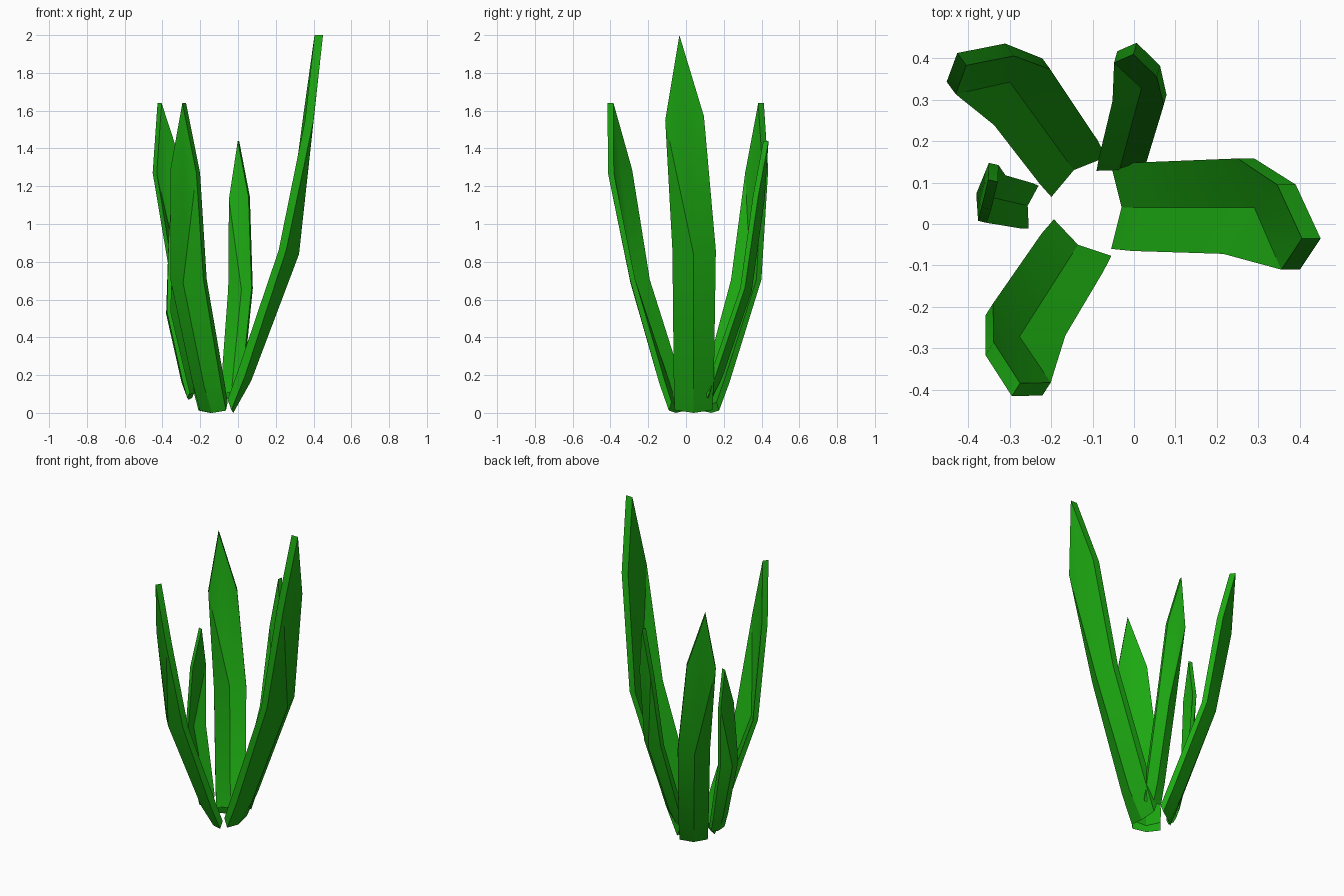
import bpy, math

if "Cube" in bpy.data.objects:
    bpy.data.objects.remove(bpy.data.objects["Cube"])

green = bpy.data.materials.new("leaf_green")
green.diffuse_color = (0.012, 0.40, 0.006, 1)
green.use_nodes = True
green.node_tree.nodes["Principled BSDF"].inputs["Base Color"].default_value = green.diffuse_color

# Cross-sections of one folded leaf: (outward, sideways, up)
# order: inner left, inner valley, inner right, outer right, outer keel, outer left
ROWS = [
    [(-.025, .10, .07), (0, 0, .05), (-.025, -.10, .07),
     (-.005, -.10, .015), (.005, 0, .0), (-.005, .10, .015)],
    [(.03, .108, .21), (.055, 0, .20), (.025, -.105, .21),
     (.065, -.105, .19), (.10, 0, .17), (.07, .108, .19)],
    [(.28, .118, .86), (.32, 0, .85), (.245, -.112, .86),
     (.285, -.112, .86), (.353, 0, .84), (.32, .118, .86)],
]
# Upper shoulders (inner left, inner right, outer right, outer left), then the tip
SHOULDER = [(.375, .055, 1.57), (.385, -.15, 1.55), (.43, -.15, 1.55), (.42, .055, 1.57)]
TIP = [(.435, -.075, 2.0), (.48, -.075, 2.0)]


def leaf(name, base, angle, radial, width, height, mirror=False, lean=0.0):
    pts = [p for row in ROWS for p in row] + SHOULDER + TIP
    a = math.radians(angle)
    side = -width if mirror else width
    verts = []
    for u, v, z in pts:
        z *= height
        u = u * radial - lean * z
        v *= side
        verts.append((base[0] + u * math.cos(a) - v * math.sin(a),
                      base[1] + u * math.sin(a) + v * math.cos(a),
                      base[2] + z))
    # base cap and lower bands
    faces = [(0, 1, 4, 5), (1, 2, 3, 4)]
    for r in (0, 6):
        for i in range(6):
            j = (i + 1) % 6
            faces.append((r + i, r + 6 + i, r + 6 + j, r + j))
    # blade end: inner pair, outer pair, two rims
    iL, iV, iR, oR, oV, oL = range(12, 18)
    sL, sR, tR, tL, ti, to = range(18, 24)
    faces += [(iL, sL, iV), (sL, ti, iV), (iV, ti, sR), (iV, sR, iR),
              (oR, tR, oV), (tR, to, oV), (oV, to, tL), (oV, tL, oL),
              (iR, sR, tR, oR), (sR, ti, to, tR),
              (oL, tL, sL, iL), (tL, to, ti, sL)]
    if not mirror:
        faces = [f[::-1] for f in faces]
    me = bpy.data.meshes.new(name)
    me.from_pydata(verts, [], faces)
    me.update()
    # make sure the normals point outwards
    import bmesh
    bm = bmesh.new()
    bm.from_mesh(me)
    bmesh.ops.recalc_face_normals(bm, faces=bm.faces)
    bm.to_mesh(me)
    bm.free()
    me.materials.append(green)
    ob = bpy.data.objects.new(name, me)
    bpy.context.collection.objects.link(ob)
    bpy.ops.object.select_all(action='DESELECT')
    ob.select_set(True)
    bpy.context.view_layer.objects.active = ob
    bpy.ops.object.shade_smooth_by_angle(angle=math.radians(20))


leaf("tall_leaf", (-.03, .04, 0), 0, 1, 1, 1)
leaf("front_leaf", (-.135, -.05, 0), 237.5, .82, .82, .82, mirror=True)
leaf("back_left_leaf", (-.145, .13, 0), 126, .82, .82, .82, mirror=True)
leaf("back_leaf", (-.035, .13, .07), 75, .64, .53, .685, mirror=True)
leaf("small_left_leaf", (-.26, .045, .07), 167, .53, .53, .54, lean=.14)
